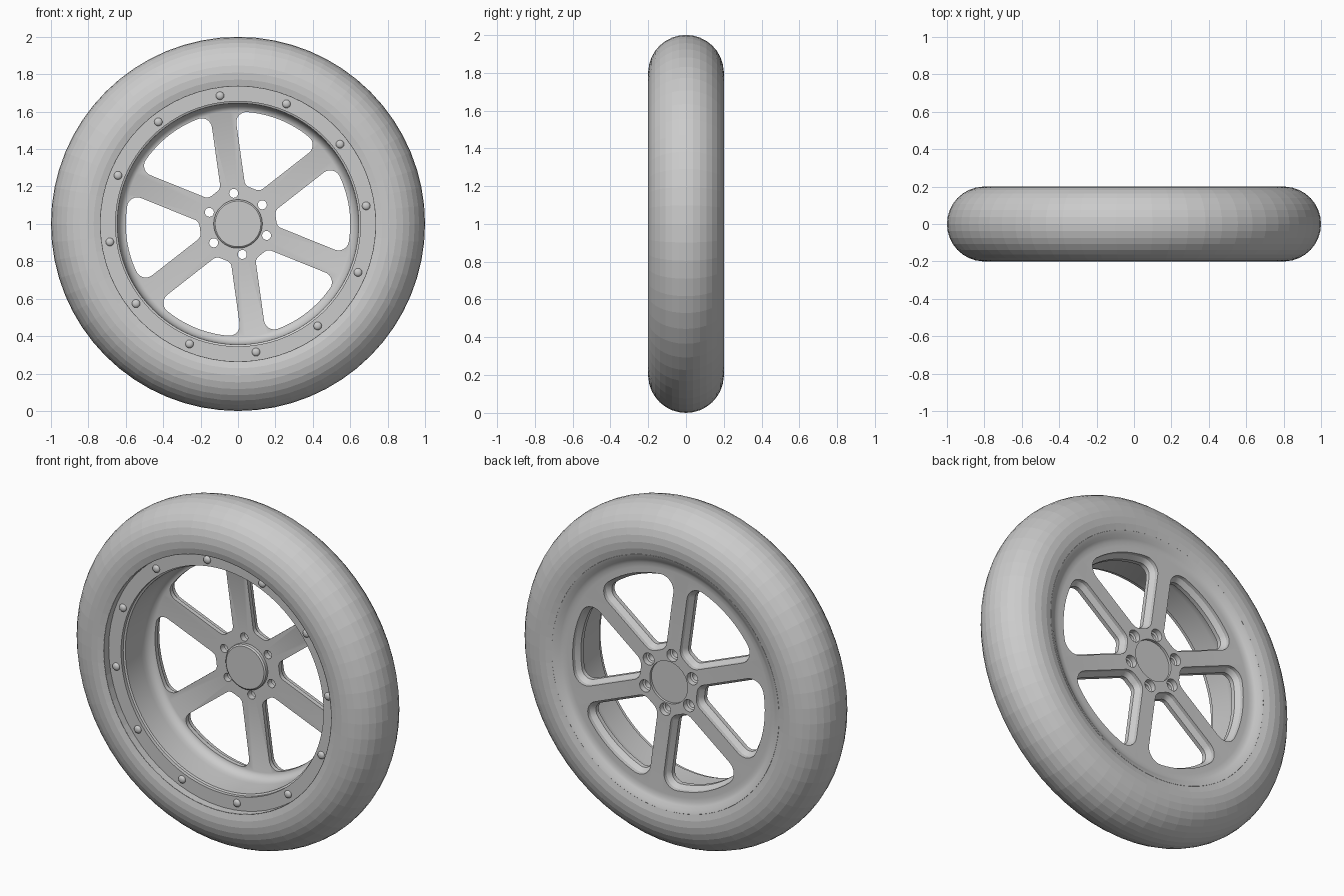
import bpy, bmesh
from math import sin, cos, pi, radians, atan2, sqrt

if "Cube" in bpy.data.objects:
    bpy.data.objects.remove(bpy.data.objects["Cube"])

CENTRE_Z = 1.0
TILT = radians(98)          # direction of the first spoke, lug and bolt


def new_object(name, bm):
    bmesh.ops.remove_doubles(bm, verts=bm.verts, dist=1e-5)
    bmesh.ops.recalc_face_normals(bm, faces=bm.faces)
    me = bpy.data.meshes.new(name)
    bm.to_mesh(me)
    bm.free()
    ob = bpy.data.objects.new(name, me)
    bpy.context.collection.objects.link(ob)
    return ob


def loft(bm, loops, closed=True, caps=False):
    """Skin a list of equally long point loops."""
    rings = [[bm.verts.new(p) for p in lp] for lp in loops]
    n = len(rings[0])
    for a, b in zip(rings, rings[1:]):
        for i in range(n if closed else n - 1):
            j = (i + 1) % n
            bm.faces.new((a[i], a[j], b[j], b[i]))
    if caps:
        bm.faces.new(rings[0])
        bm.faces.new(rings[-1])


def lathe(name, profile, segs):
    """Revolve (radius, y) points around the y axis."""
    bm = bmesh.new()
    loops = []
    for r, y in profile:
        loops.append([(r * cos(2 * pi * i / segs), y, r * sin(2 * pi * i / segs))
                      for i in range(segs)])
    if profile[0][0] == 0:          # ends lie on the axis
        loft(bm, loops[1:-1])
        bm.verts.ensure_lookup_table()
        bm.faces.new(bm.verts[:segs])
        bm.faces.new(bm.verts[-segs:])
    else:
        loft(bm, loops + [loops[0]])
    return new_object(name, bm)


def smooth(ob, angle=30):
    bpy.ops.object.select_all(action='DESELECT')
    ob.select_set(True)
    bpy.context.view_layer.objects.active = ob
    bpy.ops.object.shade_smooth_by_angle(angle=radians(angle))


# Tyre: round section, open toward the rim
tyre_profile = []
for i in range(21):
    a = radians(-109 + 218 * i / 20)
    tyre_profile.append((0.8 + 0.2 * cos(a), 0.2 * sin(a)))
tyre = lathe("tyre", tyre_profile, 64)
tyre.location.z = CENTRE_Z

# Rim: deep barrel, front bolt ring, spoke disc and hub in one profile
rim = lathe("rim", [
    (0, 0.065), (0.122, 0.065), (0.13, 0.072), (0.13, 0.09),
    (0.605, 0.09), (0.62, 0.083), (0.634, 0.066), (0.641, 0.045), (0.643, 0.02),
    (0.645, -0.12), (0.655, -0.125), (0.655, -0.145), (0.735, -0.145), (0.735, -0.19),
    (0.745, -0.185), (0.745, 0.182), (0.735, 0.19), (0.715, 0.183),
    (0.697, 0.170), (0.68, 0.162), (0.655, 0.16),
    (0.122, 0.16), (0.122, 0.145), (0, 0.145)], 96)


# Window outline between two spokes, grown by off
def window(off, turn, y):
    hw, rin, rout, r1, r2 = 0.066, 0.205, 0.60, 0.04, 0.055
    s, c = sin(pi / 6), cos(pi / 6)
    cx = rin + r1
    cy = (s * cx - hw - r1) / c
    d = hw + r2
    k = sqrt((rout - r2) ** 2 - d * d)
    ox, oy = c * k + s * d, s * k - c * d
    end = atan2(oy, ox)
    half = []
    for i in range(7):
        a = pi - pi / 3 * i / 6
        half.append((cx + (r1 + off) * cos(a), cy + (r1 + off) * sin(a)))
    for i in range(9):
        a = 2 * pi / 3 + (end - 2 * pi / 3) * i / 8
        half.append((ox + (r2 + off) * cos(a), oy + (r2 + off) * sin(a)))
    for i in range(1, 6):
        a = end * (1 - i / 6)
        half.append(((rout + off) * cos(a), (rout + off) * sin(a)))
    pts = half + [(rout + off, 0)] + [(x, -z) for x, z in reversed(half)]
    return [(x * cos(turn) - z * sin(turn), y, x * sin(turn) + z * cos(turn))
            for x, z in pts]


def circle(cx, cz, r, y, n=20):
    return [(cx + r * cos(2 * pi * i / n), y, cz + r * sin(2 * pi * i / n))
            for i in range(n)]


# Cutters: six chamfered windows and six counterbored lug holes
bm = bmesh.new()
for i in range(6):
    a = TILT + i * pi / 3
    w = a + pi / 6
    loft(bm, [window(o, w, y) for o, y in
              ((0, 0.05), (0, 0.115), (0.02, 0.14), (0.025, 0.2))], caps=True)
    x, z = 0.165 * cos(a), 0.165 * sin(a)
    loft(bm, [circle(x, z, r, y) for r, y in
              ((0.024, 0.05), (0.024, 0.125), (0.034, 0.13), (0.037, 0.2))], caps=True)
cutter = new_object("opening_cutter", bm)
cutter.hide_render = True
mod = rim.modifiers.new("openings", 'BOOLEAN')
mod.operation = 'DIFFERENCE'
mod.solver = 'EXACT'
mod.object = cutter
bpy.context.view_layer.objects.active = rim
bpy.ops.object.modifier_apply(modifier=mod.name)
bpy.data.objects.remove(cutter)
rim.location.z = CENTRE_Z
smooth(rim)

# Twelve domed bolts on the front ring
bm = bmesh.new()
for i in range(12):
    a = TILT + i * pi / 6
    x, z = 0.692 * cos(a), 0.692 * sin(a)
    loft(bm, [circle(x, z, r, y, 16) for r, y in
              ((0.022, -0.14), (0.022, -0.149), (0.018, -0.155), (0.009, -0.159))],
         caps=True)
bolts = new_object("ring_bolts", bm)
bolts.location.z = CENTRE_Z
smooth(bolts, 40)
